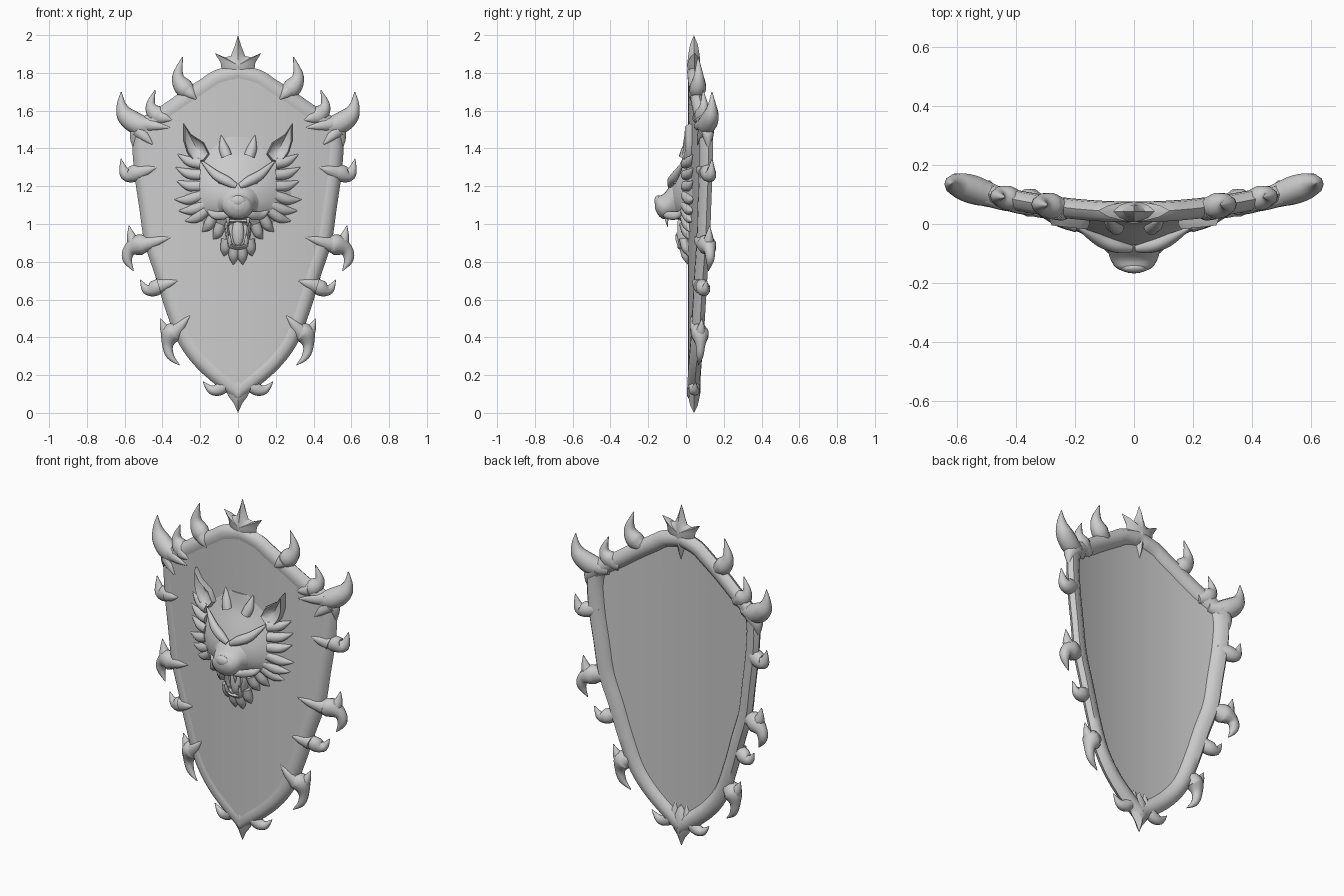
import bpy, bmesh, math
from mathutils import Vector

stone = bpy.data.materials.new("plain_grey")
stone.diffuse_color = (0.6, 0.6, 0.6, 1)


def bow(x):
    """Depth of the curved shield's middle surface."""
    return 0.042 + 0.25 * x * x


def spline(pts, n=5):
    """Smooth curve through points of any dimension."""
    out = []
    for i in range(len(pts) - 1):
        a, b = pts[max(i - 1, 0)], pts[i]
        c, d = pts[i + 1], pts[min(i + 2, len(pts) - 1)]
        for k in range(n):
            t = k / n
            out.append(tuple(0.5 * (2 * q + (r - p) * t + (2 * p - 5 * q + 4 * r - s) * t * t
                                    + (3 * q - p - 3 * r + s) * t ** 3)
                             for p, q, r, s in zip(a, b, c, d)))
    return out + [tuple(pts[-1])]


def loft(name, rings, mirror=False, angle=50, caps=True):
    """Skin a list of equal rings, optionally mirrored across x = 0."""
    bm = bmesh.new()
    rows = [[bm.verts.new(p) for p in ring] for ring in rings]
    n = len(rows[0])
    for a, b in zip(rows, rows[1:]):
        for j in range(n):
            k = (j + 1) % n
            bm.faces.new((a[j], a[k], b[k], b[j]))
    if caps:
        bm.faces.new(rows[0])
        bm.faces.new(rows[-1])
    bmesh.ops.recalc_face_normals(bm, faces=bm.faces)
    me = bpy.data.meshes.new(name)
    bm.to_mesh(me)
    bm.free()
    ob = bpy.data.objects.new(name, me)
    bpy.context.collection.objects.link(ob)
    me.materials.append(stone)
    if mirror:
        ob.modifiers.new("mirror", 'MIRROR').merge_threshold = 0.0005
    bpy.ops.object.select_all(action='DESELECT')
    ob.select_set(True)
    bpy.context.view_layer.objects.active = ob
    bpy.ops.object.shade_smooth_by_angle(angle=math.radians(angle))
    return ob


def claw(name, pts, depth=0.9, sides=10):
    """Curved spike; points are x, z, radius, offset from the shield surface."""
    path = spline([p if len(p) == 4 else (*p, 0) for p in pts])
    rings = []
    for i, (x, z, r, dy) in enumerate(path):
        a, b = path[max(i - 1, 0)], path[min(i + 1, len(path) - 1)]
        side = Vector((b[1] - a[1], 0, a[0] - b[0])).normalized()
        r = max(r, 0.001)
        ring = []
        for k in range(sides):
            t = 2 * math.pi * k / sides
            ring.append(Vector((x, bow(x) + dy + depth * r * math.sin(t), z))
                        + side * r * math.cos(t))
        rings.append(ring)
    return loft(name, rings, mirror=True)


def boss(name, outline, centre, rings, mirror=False):
    """Relief built from an outline shrunk in steps; rings are scale, depth."""
    cx, cz = centre
    return loft(name, [[(cx + (x - cx) * s, bow(cx + (x - cx) * s) + dy, cz + (z - cz) * s)
                        for x, z in outline] for s, dy in rings], mirror, 40)


def both(half):
    """Complete a right-half outline that starts and ends at x = 0."""
    return half + [(-x, z) for x, z in reversed(half[1:-1])]


# Shield outline, right half from top to bottom
outline = spline([(0, 1.845), (0.12, 1.815), (0.2, 1.765), (0.3, 1.70), (0.4, 1.63),
                  (0.52, 1.55), (0.557, 1.45), (0.55, 1.28), (0.522, 1.08), (0.495, 0.9),
                  (0.44, 0.73), (0.385, 0.55), (0.31, 0.36), (0.19, 0.21), (0, 0.06)], 4)


def inset(i, d):
    a, b = outline[max(i - 1, 0)], outline[min(i + 1, len(outline) - 1)]
    t = Vector((b[0] - a[0], b[1] - a[1])).normalized()
    x, z = outline[i]
    x = 0 if i in (0, len(outline) - 1) else max(0, x + t.y * d)
    return x, z - t.x * d


# Rim
section = [(0, 0), (0.012, -0.024), (0.035, -0.036), (0.062, -0.034), (0.095, -0.024),
           (0.095, 0.0), (0.082, 0.02), (0.055, 0.034), (0.02, 0.028)]
rim = []
for i in range(len(outline)):
    ring = []
    for d, dy in section:
        x, z = inset(i, d)
        ring.append((x, bow(x) + dy, z))
    rim.append(ring)
loft("rim", rim, mirror=True, caps=False)

# Curved panel
steps = [k / 12 for k in range(-12, 13)]
panel = []
for i in range(len(outline)):
    x, z = inset(i, 0.05)
    x = max(x, 0.004)
    panel.append([(x * s, bow(x * s) - 0.031, z) for s in steps]
                 + [(x * s, bow(x * s) + 0.004, z) for s in reversed(steps)])
loft("panel", panel)

# Spikes around the rim
spikes = {
    "upper_spike": [(0.23, 1.69, .03), (0.285, 1.72, .05), (0.318, 1.785, .03), (0.293, 1.885, .002)],
    "shoulder_spike": [(0.37, 1.55, .03), (0.43, 1.58, .048), (0.462, 1.63, .026), (0.438, 1.71, .002)],
    "corner_spike": [(0.43, 1.52, .03), (0.52, 1.525, .055), (0.59, 1.57, .05), (0.617, 1.63, .026),
                     (0.618, 1.70, .002)],
    "corner_lower_spur": [(0.50, 1.52, .05), (0.54, 1.47, .035), (0.552, 1.40, .004)],
    "high_side_spike": [(0.48, 1.29, .03), (0.54, 1.27, .045), (0.595, 1.265, .033), (0.62, 1.345, .002)],
    "middle_spike_down": [(0.46, 0.89, .03), (0.52, 0.89, .055), (0.575, 0.86, .035), (0.585, 0.81, .025),
                          (0.553, 0.752, .002)],
    "middle_spike_up": [(0.50, 0.88, .04), (0.555, 0.91, .033), (0.577, 0.992, .002)],
    "low_side_spike": [(0.40, 0.69, .03), (0.44, 0.66, .042), (0.485, 0.655, .026), (0.517, 0.705, .002)],
    "lower_spike_down": [(0.30, 0.44, .03), (0.35, 0.42, .055), (0.372, 0.36, .03), (0.358, 0.30, .02),
                         (0.31, 0.253, .002)],
    "lower_spike_up": [(0.35, 0.40, .04), (0.385, 0.44, .028), (0.412, 0.50, .002)],
    "bottom_spike": [(0.035, 0.25, .004), (0.045, 0.18, .028), (0.09, 0.13, .034), (0.14, 0.122, .024),
                     (0.185, 0.165, .002)],
}
for name, pts in spikes.items():
    claw(name, pts)

# Thorns running from the spikes onto the panel
thorns = [(0.27, 1.71, 0.22, 1.66), (0.42, 1.57, 0.35, 1.55), (0.51, 1.53, 0.36, 1.51),
          (0.53, 1.50, 0.45, 1.42), (0.53, 1.27, 0.43, 1.30), (0.50, 0.89, 0.355, 0.93),
          (0.42, 0.67, 0.32, 0.70), (0.34, 0.42, 0.255, 0.515)]
for a, b, c, d in thorns:
    claw("rim_thorn", [(a, b, .042, -.008), ((a + c) / 2, (b + d) / 2, .026, -.022), (c, d, .002, -.03)])

# Top crest and bottom point
dome = [(0.02, -.036), (0.35, -.03), (0.7, -.02), (1, 0), (0.7, .02), (0.35, .03), (0.02, .034)]
boss("top_crest", both([(0, 2.0), (0.018, 1.94), (0.038, 1.89), (0.07, 1.882), (0.123, 1.905),
                        (0.092, 1.855), (0.085, 1.80), (0.045, 1.78), (0.02, 1.73), (0, 1.665)]),
     (0, 1.84), dome)
boss("bottom_point", both([(0, 0.25), (0.04, 0.2), (0.07, 0.14), (0.052, 0.09), (0.022, 0.05), (0, 0.0)]),
     (0, 0.13), dome)

# Beast head: z, half width, peak depth
head = spline([(1.46, .10, .004), (1.38, .22, -.008), (1.31, .27, -.035), (1.24, .30, -.062),
               (1.17, .31, -.082), (1.10, .30, -.08), (1.04, .26, -.05), (0.98, .20, -.012),
               (0.90, .12, .0), (0.82, .04, .008)], 3)
rows = []
for z, w, peak in head:
    front = [(w * s, bow(w * s) - .02 - (.022 - peak) * (1 - s * s) ** 1.3, z) for s in steps]
    rows.append(front + [(w * s, bow(w * s) - .01, z) for s in reversed(steps)])
loft("head", rows)

# Muzzle: depth, centre height, half width, half height
muzzle = spline([(.0, 1.13, .16, .12), (-.05, 1.125, .12, .10), (-.085, 1.115, .092, .085),
                 (-.12, 1.092, .08, .066), (-.148, 1.098, .062, .05), (-.163, 1.105, .03, .026)], 3)
loft("muzzle", [[(w * math.cos(k * math.pi / 10), y, z + h * math.sin(k * math.pi / 10))
                 for k in range(20)] for y, z, w, h in muzzle])


def blob(name, centre, size, mirror=False):
    x, y, z = centre
    rings = []
    for i in range(9):
        a = math.pi * (0.02 + 0.96 * i / 8)
        rings.append([(x + size[0] * math.sin(a) * math.cos(k * math.pi / 8),
                       y + size[1] * math.sin(a) * math.sin(k * math.pi / 8),
                       z + size[2] * math.cos(a)) for k in range(16)])
    loft(name, rings, mirror)


blob("nose", (0, -.148, 1.122), (.044, .02, .03))
blob("tongue", (0, -.022, .955), (.032, .02, .075))
blob("eye", (.085, -.058, 1.222), (.022, .014, .011), True)

# Open lower jaw with a raised lip
boss("lower_jaw", both([(0, 1.03), (0.06, 1.03), (0.074, 1.0), (0.064, 0.93), (0.056, 0.88),
                        (0.035, 0.862), (0, 0.858)]),
     (0, 0.95), [(0.9, 0), (1, -.045), (.93, -.078), (.8, -.088), (.66, -.06), (.05, -.055)])

# Hollow ears
boss("ear", [(0.288, 1.532), (0.25, 1.475), (0.18, 1.43), (0.15, 1.37), (0.18, 1.33),
             (0.24, 1.335), (0.27, 1.38), (0.288, 1.44)],
     (0.22, 1.40), [(0.9, -.01), (1, -.045), (.88, -.066), (.68, -.05), (.05, -.035)], True)

# Brows, cheek ridges and fangs
claw("brow", [(0.01, 1.20, .015, -.125), (0.06, 1.228, .026, -.118), (0.12, 1.262, .024, -.10),
              (0.19, 1.33, .006, -.065)])
claw("lip", [(0.03, 1.055, .012, -.165), (0.08, 1.045, .022, -.13), (0.13, 1.05, .02, -.085),
             (0.17, 1.09, .004, -.06)])
claw("upper_fang", [(0.052, 1.05, .013, -.145), (0.054, 1.02, .01, -.145), (0.05, 0.985, .001, -.14)])
claw("lower_fang", [(0.04, 0.89, .011, -.08), (0.044, 0.92, .009, -.09), (0.043, 0.955, .001, -.095)])

# Fur tufts: root and tip in x, z
tufts = [(0.2, 1.32, 0.32, 1.37), (0.2, 1.26, 0.33, 1.30), (0.2, 1.2, 0.325, 1.23),
         (0.2, 1.15, 0.335, 1.13), (0.18, 1.1, 0.315, 1.07), (0.17, 1.07, 0.28, 1.015),
         (0.13, 1.04, 0.19, 0.96), (0.09, 1.0, 0.13, 0.92), (0.06, 0.92, 0.075, 0.83),
         (0.02, 0.89, 0.025, 0.785), (0.06, 1.36, 0.09, 1.47)]
for a, b, c, d in tufts:
    claw("fur_tuft", [(a, b, .028, -.055), ((a + c) / 2, (b + d) / 2 - .012, .026, -.042),
                      (c, d, .002, -.03)])
